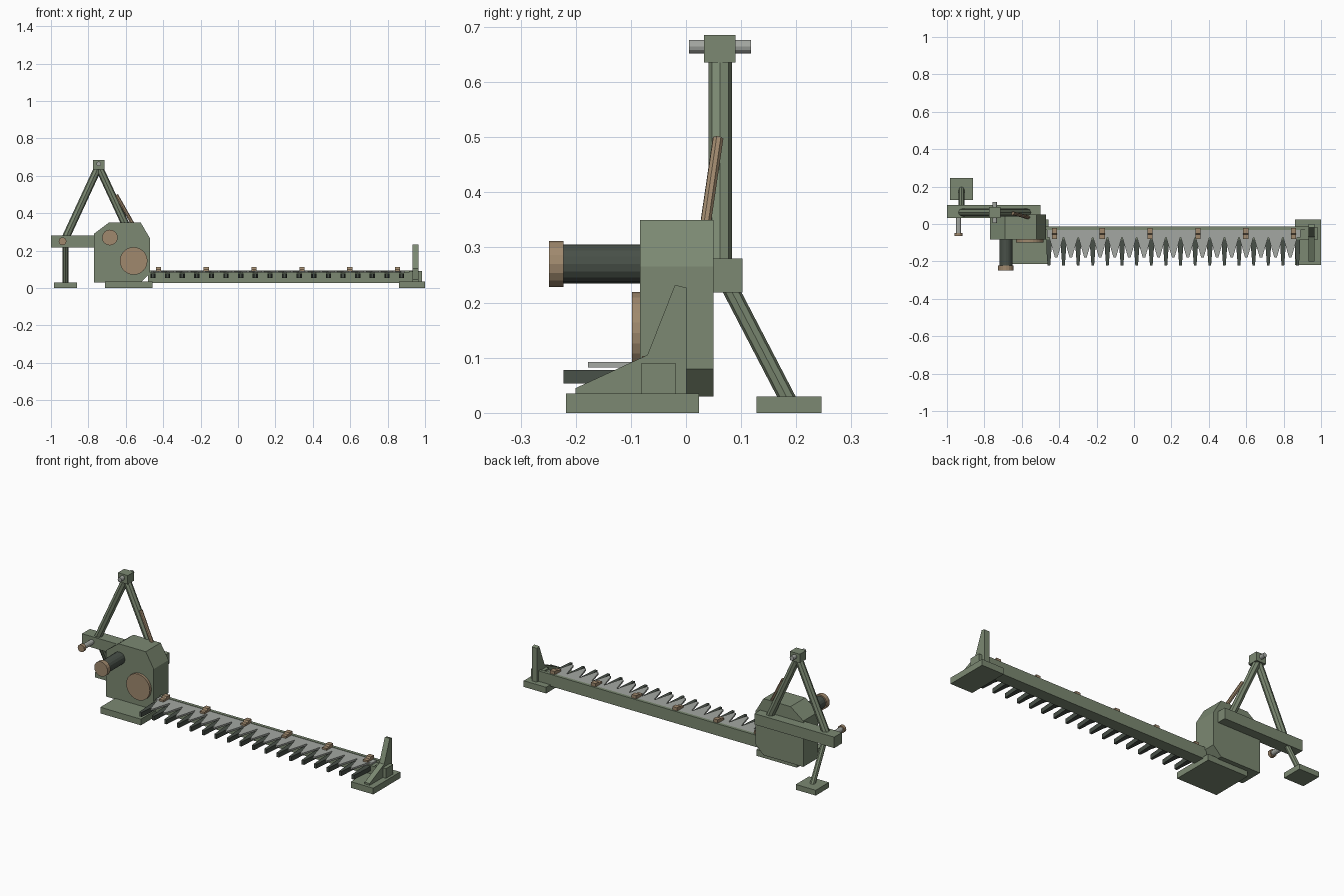
import bpy, bmesh, math
from mathutils import Vector

if "Cube" in bpy.data.objects:
    bpy.data.objects.remove(bpy.data.objects["Cube"])


def material(name, rgb):
    m = bpy.data.materials.new(name)
    m.diffuse_color = (*rgb, 1)
    m.use_nodes = True
    m.node_tree.nodes["Principled BSDF"].inputs["Base Color"].default_value = m.diffuse_color
    return m


GREEN = material("sage green", (0.20, 0.25, 0.168))
DARK = material("dark green grey", (0.065, 0.08, 0.065))
TAN = material("tan", (0.35, 0.25, 0.155))
STEEL = material("steel grey", (0.37, 0.39, 0.36))


def finish(name, bm, mat):
    bmesh.ops.recalc_face_normals(bm, faces=bm.faces)
    me = bpy.data.meshes.new(name)
    bm.to_mesh(me)
    bm.free()
    me.materials.append(mat)
    ob = bpy.data.objects.new(name, me)
    bpy.context.collection.objects.link(ob)
    return ob


def prism(name, pts, axis, lo, hi, mat):
    """Extrude a 2D profile along x, y or z."""
    place = {"x": lambda p, d: (d, p[0], p[1]),
             "y": lambda p, d: (p[0], d, p[1]),
             "z": lambda p, d: (p[0], p[1], d)}[axis]
    bm = bmesh.new()
    a = [bm.verts.new(place(p, lo)) for p in pts]
    b = [bm.verts.new(place(p, hi)) for p in pts]
    bm.faces.new(a)
    bm.faces.new(b)
    for i in range(len(pts)):
        j = (i + 1) % len(pts)
        bm.faces.new((a[i], a[j], b[j], b[i]))
    return finish(name, bm, mat)


def box(name, x, y, z, mat):
    return prism(name, [(x[0], y[0]), (x[1], y[0]), (x[1], y[1]), (x[0], y[1])],
                 "z", z[0], z[1], mat)


def rod(name, p, q, r, mat, sides=8):
    p, q = Vector(p), Vector(q)
    bm = bmesh.new()
    bmesh.ops.create_cone(bm, cap_ends=True, segments=sides, radius1=r, radius2=r,
                          depth=(q - p).length)
    m = (q - p).to_track_quat("Z", "Y").to_matrix().to_4x4()
    m.translation = (p + q) / 2
    bm.transform(m)
    return finish(name, bm, mat)


# Gearbox with clipped corners
prism("gearbox", [(-0.77, 0.03), (-0.52, 0.03), (-0.47, 0.08), (-0.47, 0.265),
                  (-0.52, 0.35), (-0.69, 0.35), (-0.77, 0.29)], "y", -0.083, 0.05, GREEN)
rod("crank_disc", (-0.558, -0.08, 0.145), (-0.558, -0.098, 0.145), 0.074, TAN, 24)
rod("drive_shaft", (-0.685, -0.08, 0.27), (-0.685, -0.225, 0.27), 0.035, DARK, 16)
rod("drive_shaft_cap", (-0.685, -0.222, 0.27), (-0.685, -0.248, 0.27), 0.042, TAN, 16)

# Hitch beam and its pin
box("hitch_beam", (-1.0, -0.5), (0.032, 0.102), (0.218, 0.28), GREEN)
rod("hitch_pin", (-0.938, 0.035, 0.25), (-0.938, -0.05, 0.25), 0.014, STEEL, 12)
rod("hitch_pin_cap", (-0.938, -0.047, 0.25), (-0.938, -0.065, 0.25), 0.021, TAN, 12)

# A-frame mast
for side, name in ((-1, "mast_leg_left"), (1, "mast_leg_right")):
    rod(name, (-0.745 + side * 0.185, 0.062, 0.25), (-0.745, 0.062, 0.65), 0.021, GREEN)
box("mast_head", (-0.776, -0.714), (0.033, 0.09), (0.635, 0.685), GREEN)
rod("mast_pin", (-0.745, 0.005, 0.664), (-0.745, 0.118, 0.664), 0.0125, STEEL, 12)
rod("mast_brace", (-0.65, 0.058, 0.497), (-0.55, 0.032, 0.32), 0.010, TAN)

# Parking stand
rod("stand_leg", (-0.922, 0.07, 0.245), (-0.922, 0.187, 0.02), 0.015, GREEN)
box("stand_foot", (-0.985, -0.86), (0.128, 0.246), (0, 0.03), GREEN)

# Skid shoes at both ends
box("inner_shoe", (-0.712, -0.458), (-0.215, 0.024), (0, 0.035), GREEN)
box("outer_shoe", (0.86, 1.0), (-0.218, 0.024), (0, 0.035), GREEN)

# Outer divider
prism("divider_plate", [(-0.2, 0.033), (-0.2, 0.045), (-0.07, 0.105), (-0.02, 0.232),
                        (0.001, 0.227), (0.001, 0.033)], "x", 0.934, 0.965, GREEN)
box("divider_bracket", (0.915, 0.985), (-0.082, -0.018), (0.033, 0.09), GREEN)

# Cutter bar and sliding knife back
box("cutter_bar", (-0.48, 0.935), (-0.082, -0.014), (0.027, 0.082), GREEN)
box("cutter_bar_lip", (-0.48, 0.935), (-0.032, -0.014), (0.08, 0.094), GREEN)
box("knife_back", (-0.465, 0.89), (-0.072, -0.032), (0.082, 0.092), STEEL)

# Tapered guards with knife sections between them
PITCH, FIRST, COUNT = 0.0782, -0.455, 18
for i in range(COUNT):
    x = FIRST + i * PITCH
    prism(f"guard_{i + 1}", [(x - 0.014, -0.07), (x - 0.014, -0.13), (x - 0.007, -0.222),
                             (x + 0.007, -0.222), (x + 0.014, -0.13), (x + 0.014, -0.07)],
          "z", 0.053, 0.078, DARK)
    if i < COUNT - 1:
        c = x + PITCH / 2
        prism(f"knife_section_{i + 1}", [(c - 0.038, -0.07), (c - 0.007, -0.178),
                                         (c + 0.007, -0.178), (c + 0.038, -0.07)],
              "z", 0.082, 0.092, STEEL)

# Stepped hold-down clips
for i in range(6):
    x = -0.425 + i * 0.2556
    prism(f"clip_{i + 1}", [(-0.022, 0.09), (-0.022, 0.112), (-0.05, 0.112), (-0.056, 0.103),
                            (-0.08, 0.103), (-0.08, 0.09)], "x", x - 0.014, x + 0.014, TAN)
